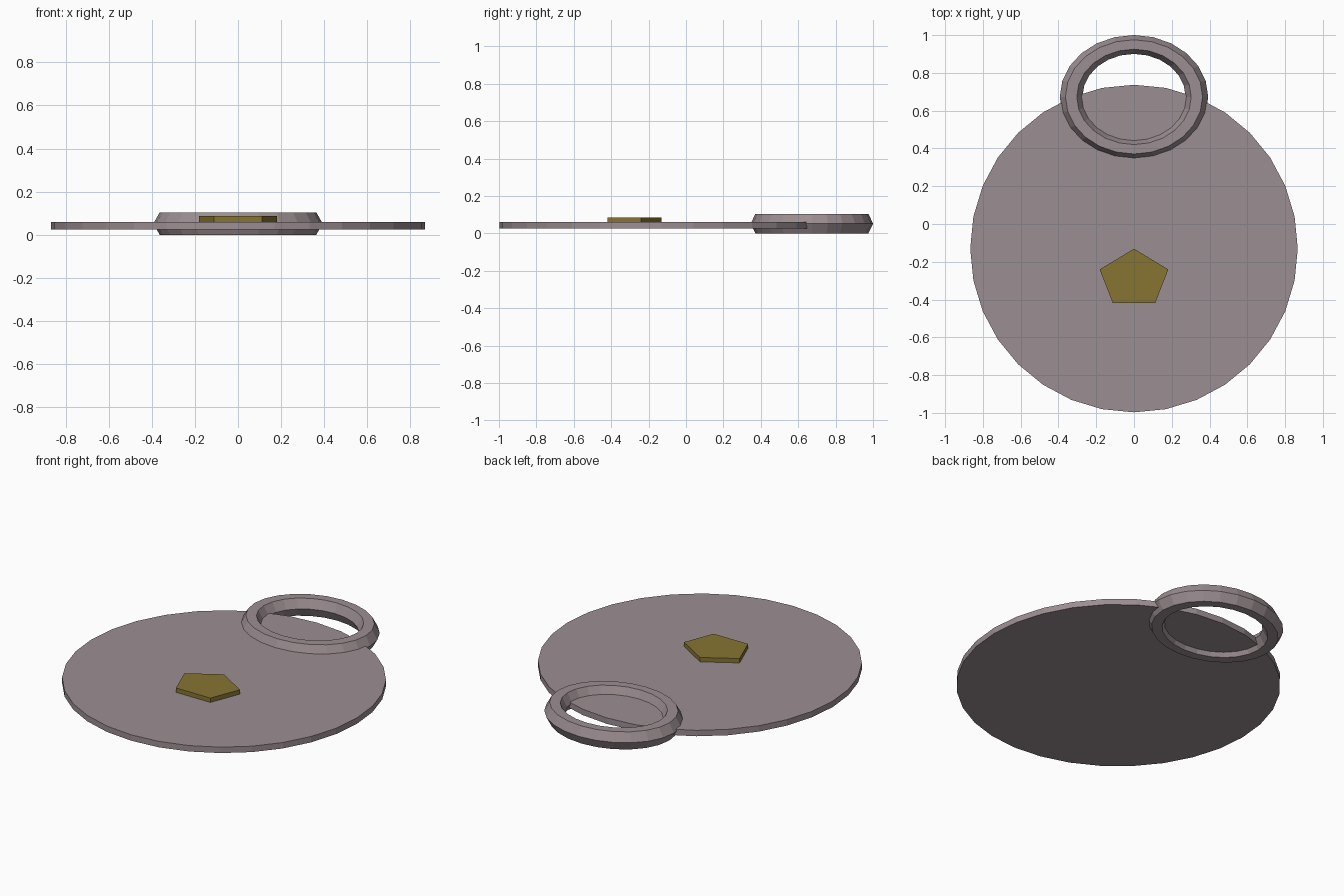
import bpy
import math

cube = bpy.data.objects.get("Cube")
if cube:
    bpy.data.objects.remove(cube, do_unlink=True)

SQUASH = 0.833  # ring and pentagon are narrower front to back


def make_material(name, rgb):
    mat = bpy.data.materials.new(name)
    mat.use_nodes = True
    mat.diffuse_color = (*rgb, 1)
    mat.node_tree.nodes["Principled BSDF"].inputs["Base Color"].default_value = (*rgb, 1)
    return mat


def finish(name, mat):
    obj = bpy.context.object
    obj.name = name
    obj.data.name = name
    obj.data.materials.append(mat)
    return obj


def add_plate(name, mat, sides, radius, y, bottom, top, squash=1.0):
    bpy.ops.mesh.primitive_cylinder_add(
        vertices=sides, radius=radius, depth=top - bottom,
        location=(0, y, (bottom + top) / 2))
    obj = finish(name, mat)
    obj.scale.y = squash
    return obj


mauve = make_material("mauve grey", (0.33, 0.27, 0.285))
gold = make_material("dark gold", (0.242, 0.178, 0.032))

# Flat round body
add_plate("disc", mauve, 32, 0.867, -0.13, 0.025, 0.06)

# Raised five-sided badge
add_plate("pentagon_badge", gold, 5, 0.191, -0.29, 0.04, 0.086, SQUASH)

# Oval hanging ring with a six-sided cross-section
bpy.ops.mesh.primitive_torus_add(
    major_segments=24, minor_segments=6, major_radius=0.333,
    minor_radius=0.06, location=(0, 0.673, 0.052))
ring = finish("hanging_ring", mauve)
ring.scale.y = SQUASH
for poly in ring.data.polygons:
    poly.use_smooth = False
